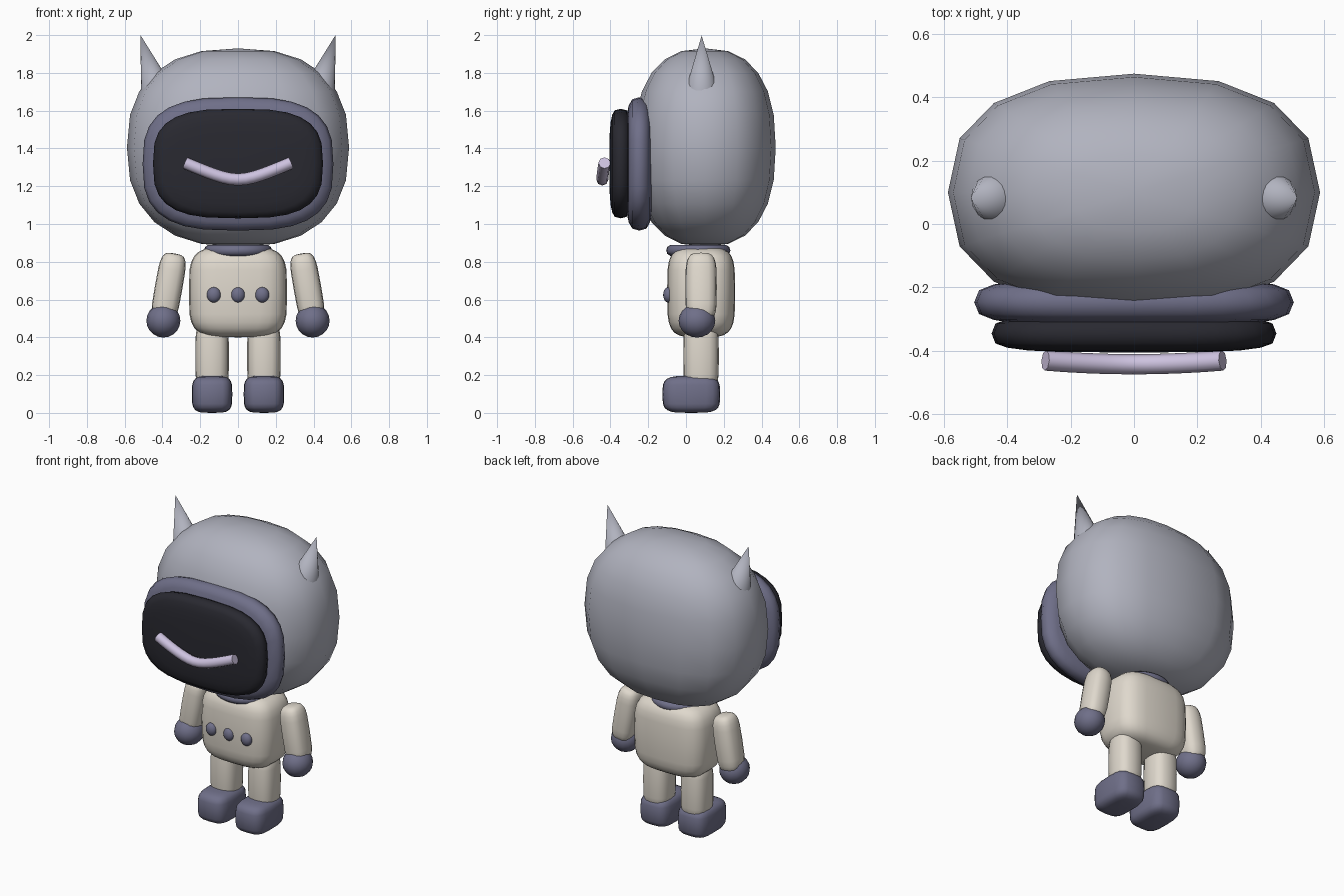
import bpy, bmesh, math
from mathutils import Matrix, Vector

cube = bpy.data.objects.get("Cube")
if cube:
    bpy.data.objects.remove(cube, do_unlink=True)


def material(name, rgb):
    m = bpy.data.materials.new(name)
    m.use_nodes = True
    m.diffuse_color = (*rgb, 1)
    bsdf = next(n for n in m.node_tree.nodes if n.type == 'BSDF_PRINCIPLED')
    bsdf.inputs["Base Color"].default_value = (*rgb, 1)
    return m


SHELL = material("grey shell", (0.44, 0.45, 0.52))
TRIM = material("slate purple", (0.16, 0.16, 0.25))
GLASS = material("dark glass", (0.022, 0.022, 0.03))
CREAM = material("warm cream", (0.74, 0.69, 0.61))
GLOW = material("pale lilac", (0.61, 0.54, 0.74))


def finish(name, bm, mat, angle=math.radians(50)):
    bmesh.ops.recalc_face_normals(bm, faces=bm.faces)
    me = bpy.data.meshes.new(name)
    bm.to_mesh(me)
    bm.free()
    me.materials.append(mat)
    ob = bpy.data.objects.new(name, me)
    bpy.context.collection.objects.link(ob)
    bpy.ops.object.select_all(action='DESELECT')
    ob.select_set(True)
    bpy.context.view_layer.objects.active = ob
    bpy.ops.object.shade_smooth_by_angle(angle=angle)
    return ob


def power(v, e):
    return math.copysign(abs(v) ** e, v) if abs(v) > 1e-6 else 0.0


def blob(name, mat, center, half, around=1, up=1, segs=16, rings=10,
         facing=False, tilt=0):
    """Ellipsoid squared off around its axis and along it.
    facing points the axis at the front instead of up."""
    bm = bmesh.new()
    bmesh.ops.create_uvsphere(bm, u_segments=segs, v_segments=rings, radius=1)
    for v in bm.verts:
        x, y, z = v.co
        r = math.hypot(x, y)
        a = math.atan2(y, x)
        side = power(r, up)
        p = Vector((side * power(math.cos(a), around),
                    side * power(math.sin(a), around), power(z, up)))
        if facing:
            p = Vector((p.x, -p.z, p.y))
        v.co = Vector(p[i] * half[i] for i in range(3))
    bm.transform(Matrix.Translation(center) @ Matrix.Rotation(tilt, 4, 'Y'))
    return finish(name, bm, mat)


# Head, visor rim and dark faceplate
blob("head", SHELL, (0, 0.1, 1.405), (0.588, 0.375, 0.525), 0.82, 0.82, 16, 12)
blob("visor_rim", TRIM, (0, -0.247, 1.318), (0.505, 0.078, 0.353),
     0.68, 0.62, 28, 10, facing=True)
blob("faceplate", GLASS, (0, -0.346, 1.32), (0.45, 0.06, 0.29),
     0.66, 0.55, 28, 10, facing=True)

# Curved mouth tube swept along a soft V
bm = bmesh.new()
path = [Vector((x, -0.443 + 0.15 * x * x,
                1.185 + 0.46 * math.sqrt(x * x + 0.012)))
        for x in [-0.28 + 0.56 * i / 14 for i in range(15)]]
loops = []
for i, p in enumerate(path):
    t = (path[min(i + 1, 14)] - path[max(i - 1, 0)]).normalized()
    n = t.cross(Vector((0, 1, 0))).normalized()
    b = t.cross(n)
    loops.append([bm.verts.new(p + 0.032 * (n * math.cos(k * math.tau / 8)
                                            + b * math.sin(k * math.tau / 8)))
                  for k in range(8)])
for a, b in zip(loops, loops[1:]):
    for k in range(8):
        bm.faces.new((a[k], a[(k + 1) % 8], b[(k + 1) % 8], b[k]))
bm.faces.new(loops[0])
bm.faces.new(loops[-1])
finish("mouth", bm, GLOW)

# Pointed ears leaning outwards
for s, side in ((1, "left"), (-1, "right")):
    bm = bmesh.new()
    length = 0.315
    bmesh.ops.create_cone(bm, cap_ends=True, segments=16, radius1=0.09,
                          radius2=0, depth=length)
    bm.transform(Matrix.Translation((s * 0.515, 0.083, 1.998))
                 @ Matrix.Rotation(s * math.radians(16), 4, 'Y')
                 @ Matrix.Translation((0, 0, -length / 2)))
    finish(side + "_ear", bm, SHELL)

# Collar ring
bm = bmesh.new()
grid = [[bm.verts.new(((0.15 + 0.03 * math.cos(v)) * math.cos(u),
                       0.065 + (0.14 + 0.03 * math.cos(v)) * math.sin(u),
                       0.86 + 0.03 * math.sin(v)))
         for v in [j * math.tau / 10 for j in range(10)]]
        for u in [i * math.tau / 28 for i in range(28)]]
for i in range(28):
    for j in range(10):
        a, b = grid[i], grid[(i + 1) % 28]
        bm.faces.new((a[j], b[j], b[(j + 1) % 10], a[(j + 1) % 10]))
finish("collar", bm, TRIM)

# Torso and chest buttons
blob("torso", CREAM, (0, 0.08, 0.64), (0.26, 0.18, 0.24), 0.6, 0.48, 24, 14)
for i, x in enumerate((-0.128, 0, 0.128)):
    blob(f"button_{i + 1}", TRIM, (x, -0.093, 0.625), (0.037, 0.028, 0.041))

# Limbs, mirrored left and right
for s, side in ((1, "left"), (-1, "right")):
    blob(side + "_arm", CREAM, (s * 0.367, 0.08, 0.665), (0.073, 0.083, 0.182),
         0.75, 0.48, 16, 12, tilt=-s * math.radians(10))
    blob(side + "_hand", TRIM, (s * 0.395, 0.058, 0.488), (0.09, 0.097, 0.089))
    blob(side + "_leg", CREAM, (s * 0.137, 0.08, 0.3), (0.089, 0.094, 0.17),
         0.75, 0.4, 16, 12)
    blob(side + "_foot", TRIM, (s * 0.137, 0.028, 0.098), (0.107, 0.153, 0.098),
         0.55, 0.5, 20, 12)
